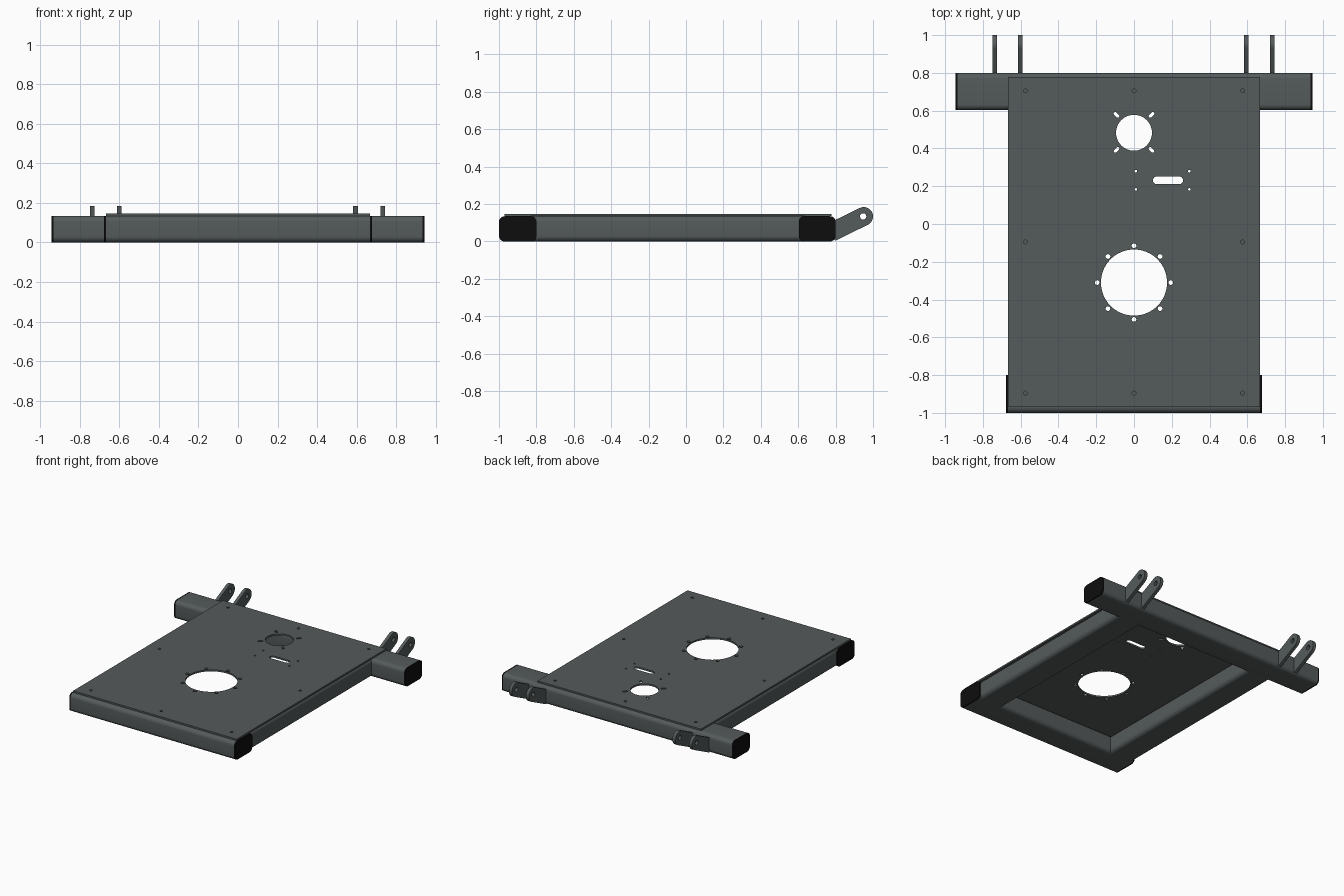
import bpy, bmesh
from math import cos, sin, pi, radians
from mathutils import Matrix

if "Cube" in bpy.data.objects:
    bpy.data.objects.remove(bpy.data.objects["Cube"])


def material(name, rgb):
    m = bpy.data.materials.new(name)
    m.diffuse_color = (*rgb, 1)
    m.use_nodes = True
    m.node_tree.nodes["Principled BSDF"].inputs["Base Color"].default_value = m.diffuse_color
    return m


STEEL = material("dark_steel", (0.09, 0.103, 0.103))
BLACK = material("black_plastic", (0.004, 0.004, 0.004))

# Axis mappings: profile (y,z) swept along x, and profile (x,z) swept along y
ALONG_X = Matrix(((0, 0, 1, 0), (1, 0, 0, 0), (0, 1, 0, 0), (0, 0, 0, 1)))
ALONG_Y = Matrix(((1, 0, 0, 0), (0, 0, -1, 0), (0, 1, 0, 0), (0, 0, 0, 1)))


def arc(cx, cy, r, a0, a1, n):
    return [(cx + r * cos(a0 + (a1 - a0) * i / n), cy + r * sin(a0 + (a1 - a0) * i / n))
            for i in range(n + 1)]


def circle(cx, cy, r, n=24):
    return arc(cx, cy, r, 0, 2 * pi, n)[:-1]


def slot(cx, cy, length, width, angle=0):
    d, r = (length - width) / 2, width / 2
    dx, dy = d * cos(angle), d * sin(angle)
    return (arc(cx + dx, cy + dy, r, angle - pi / 2, angle + pi / 2, 10)
            + arc(cx - dx, cy - dy, r, angle + pi / 2, angle + 1.5 * pi, 10))


def rect(x0, x1, y0, y1, r=0.0):
    if r == 0:
        return [(x0, y0), (x1, y0), (x1, y1), (x0, y1)]
    corners = [(x1 - r, y1 - r), (x0 + r, y1 - r), (x0 + r, y0 + r), (x1 - r, y0 + r)]
    return [p for i, (x, y) in enumerate(corners)
            for p in arc(x, y, r, i * pi / 2, (i + 1) * pi / 2, 8)]


def extrude(name, loops, thickness, matrix, mat):
    """Filled outline (first loop) with holes (other loops), extruded both ways."""
    cu = bpy.data.curves.new(name, 'CURVE')
    cu.dimensions = '2D'
    cu.fill_mode = 'BOTH'
    cu.extrude = thickness / 2
    for loop in loops:
        s = cu.splines.new('POLY')
        s.points.add(len(loop) - 1)
        for p, (x, y) in zip(s.points, loop):
            p.co = (x, y, 0, 1)
        s.use_cyclic_u = True
    ob = bpy.data.objects.new(name, cu)
    bpy.context.collection.objects.link(ob)
    bpy.ops.object.select_all(action='DESELECT')
    ob.select_set(True)
    bpy.context.view_layer.objects.active = ob
    bpy.ops.object.convert(target='MESH')
    me = ob.data
    bm = bmesh.new()
    bm.from_mesh(me)
    bmesh.ops.remove_doubles(bm, verts=bm.verts, dist=1e-5)
    bmesh.ops.transform(bm, matrix=matrix, verts=bm.verts)
    bmesh.ops.recalc_face_normals(bm, faces=bm.faces)
    bm.to_mesh(me)
    bm.free()
    me.materials.clear()
    me.materials.append(mat)
    bpy.ops.object.shade_smooth_by_angle(angle=radians(30))
    return ob


H, R = 0.135, 0.03   # tube height and corner radius

# Cross beams with black end caps
for name, y0, y1, half in (("rear_beam", 0.603, 0.80, 0.934), ("front_beam", -1.0, -0.80, 0.667)):
    section = rect(y0, y1, 0, H, R)
    extrude(name, [section], 2 * half, ALONG_X, STEEL)
    for side, s in (("left", -1), ("right", 1)):
        extrude(f"{name}_cap_{side}", [section], 0.01,
                Matrix.Translation((s * (half + 0.005), 0, 0)) @ ALONG_X, BLACK)

# Side tubes, running slightly into the rounded cross beams
for side, x0 in (("left", -0.667), ("right", 0.467)):
    extrude(f"side_tube_{side}", [rect(x0, x0 + 0.2, 0, H, R)], 1.463,
            Matrix.Translation((0, -0.0985, 0)) @ ALONG_Y, STEEL)

# Top plate with openings
loops = [rect(-0.667, 0.667, -0.97, 0.777)]
loops.append(circle(0, -0.31, 0.175, 64))                       # large opening
loops += [circle(0.195 * cos(i * pi / 4), -0.31 + 0.195 * sin(i * pi / 4), 0.0125, 16)
          for i in range(8)]
loops.append(circle(0, 0.483, 0.095, 48))                       # small opening
loops += [slot(0.131 * cos(a), 0.485 + 0.131 * sin(a), 0.036, 0.016, a)
          for a in (pi / 4 + i * pi / 2 for i in range(4))]
loops.append(slot(0.18, 0.231, 0.16, 0.04))                     # cable slot
loops += [circle(x, y, 0.007, 12) for x in (0.01, 0.293) for y in (0.183, 0.28)]
loops += [circle(x, y, 0.01, 16) for x, y in                    # mounting holes
          [(s * 0.575, y) for s in (-1, 1) for y in (-0.895, -0.095, 0.705)]
          + [(0, -0.895), (0, 0.705)]]
extrude("top_plate", loops, 0.012, Matrix.Translation((0, 0, H + 0.006)), STEEL)

# Hinge lugs at the rear
tilt = radians(26)
lug = arc(0.95, 0.134, 0.05, tilt - pi / 2, tilt + pi / 2, 20) \
    + [(0.80, 0.116), (0.78, 0.106), (0.78, 0.02), (0.80, 0.005)]
for i, x in enumerate((-0.738, -0.601, 0.595, 0.733)):
    extrude(f"hinge_lug_{i + 1}", [lug, circle(0.947, 0.134, 0.017)], 0.024,
            Matrix.Translation((x, 0, 0)) @ ALONG_X, STEEL)
